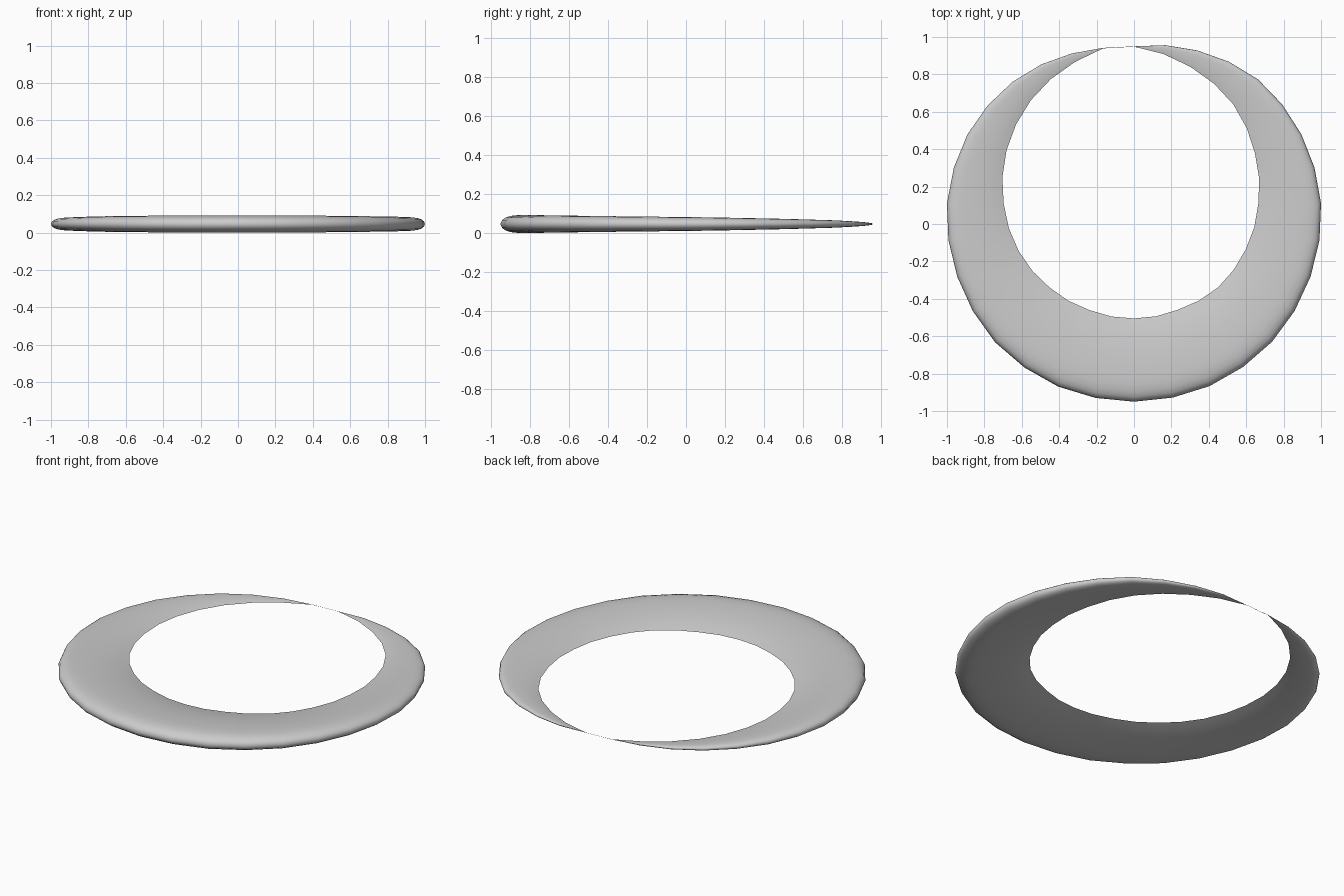
import bpy, bmesh, math

if "Cube" in bpy.data.objects:
    bpy.data.objects.remove(bpy.data.objects["Cube"])

STATIONS = 32
CENTRE_Y = 0.11      # rays of the cross-sections start here
MID_Z = 0.046

# Radii every 22.5 degrees, from the wide front round to the thin tip
OUTER_R = [1.06, 1.057, 1.045, 1.022, 1.0, .968, .938, .885, .84]
OUTER_L = [1.06, 1.06, 1.05, 1.023, 1.0, .964, .919, .868, .84]
INNER_R = [.615, .615, .635, .646, .665, .70, .75, .79, .838]
INNER_L = [.615, .618, .637, .667, .697, .738, .78, .82, .838]

# Teardrop section: (position from inner to outer edge, half thickness) per width
HALF = [(.12, .032), (.25, .058), (.4, .08), (.55, .094), (.7, .102), (.8, .102),
        (.88, .093), (.94, .074), (.98, .045)]
PROFILE = [(0, 0)] + HALF + [(1, 0)] + [(u, -h) for u, h in reversed(HALF)]


def radius(table, step):
    i = min(step // 2, 7)
    f = step / 2 - i
    return table[i] * (1 - f) + table[i + 1] * f


# Crescent ring: teardrop sections swept around the loop
bm = bmesh.new()
rings = []
for s in range(STATIONS):
    right = s <= STATIONS // 2
    step = s if right else STATIONS - s
    outer = radius(OUTER_R if right else OUTER_L, step)
    inner = radius(INNER_R if right else INNER_L, step)
    if not right and step == 15:      # pinched tip
        outer, inner = .848, .845
    width = outer - inner
    a = 2 * math.pi * s / STATIONS
    ring = []
    for u, h in PROFILE:
        r = inner + u * width
        ring.append(bm.verts.new((r * math.sin(a), CENTRE_Y - r * math.cos(a),
                                  MID_Z + h * width)))
    rings.append(ring)

n = len(PROFILE)
for s in range(STATIONS):
    p, q = rings[s], rings[(s + 1) % STATIONS]
    for k in range(n):
        bm.faces.new((p[k], q[k], q[(k + 1) % n], p[(k + 1) % n]))
bmesh.ops.recalc_face_normals(bm, faces=bm.faces)

mesh = bpy.data.meshes.new("crescent_ring")
bm.to_mesh(mesh)
bm.free()
obj = bpy.data.objects.new("crescent_ring", mesh)
bpy.context.collection.objects.link(obj)
bpy.context.view_layer.objects.active = obj
obj.select_set(True)
bpy.ops.object.shade_smooth_by_angle(angle=math.radians(60))
